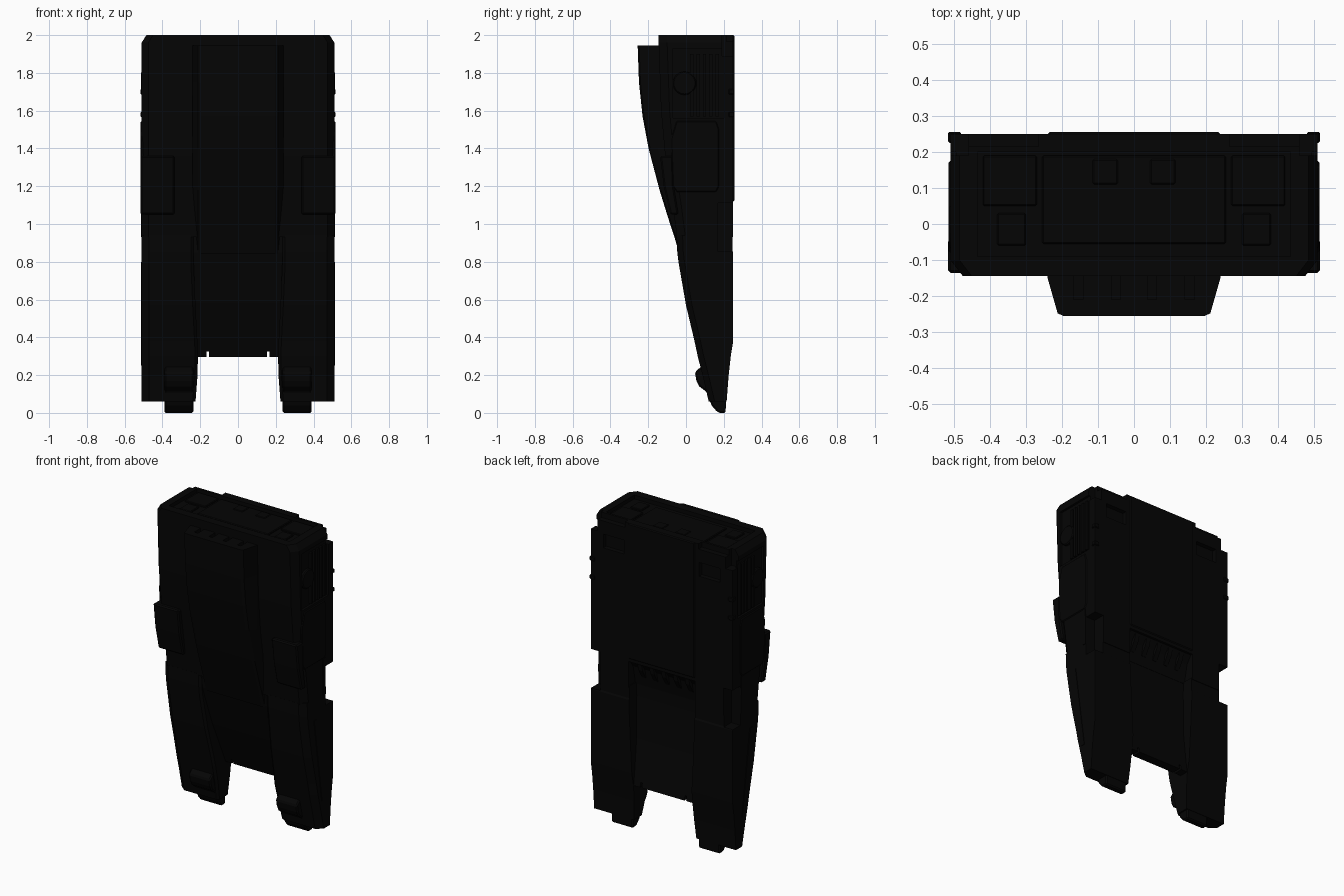
import bpy, bmesh, math
from mathutils import Matrix

if "Cube" in bpy.data.objects:
    bpy.data.objects.remove(bpy.data.objects["Cube"])


def material(name, v):
    m = bpy.data.materials.new(name)
    m.diffuse_color = (v, v, v, 1)
    m.use_nodes = True
    m.node_tree.nodes["Principled BSDF"].inputs["Base Color"].default_value = m.diffuse_color
    return m


BLACK = material("matte black", 0.0015)


def finish(name, bm, bevel=0.0):
    bm.normal_update()
    bmesh.ops.recalc_face_normals(bm, faces=bm.faces[:])
    if bm.calc_volume(signed=True) < 0:
        bmesh.ops.reverse_faces(bm, faces=bm.faces[:])
    me = bpy.data.meshes.new(name)
    bm.to_mesh(me)
    bm.free()
    me.materials.append(BLACK)
    ob = bpy.data.objects.new(name, me)
    bpy.context.collection.objects.link(ob)
    if bevel:
        mod = ob.modifiers.new("bevel", 'BEVEL')
        mod.width, mod.segments, mod.limit_method = bevel, 1, 'ANGLE'
    return ob


def loft(name, sections, side=1, bevel=0.0):
    """Skin a stack of (z, [(x, y), ...]) outlines and cap both ends."""
    bm = bmesh.new()
    rings = [[bm.verts.new((x * side, y, z)) for x, y in pts] for z, pts in sections]
    for a, b in zip(rings, rings[1:]):
        for i in range(len(a)):
            j = (i + 1) % len(a)
            bm.faces.new((a[i], a[j], b[j], b[i]))
    bm.faces.new(rings[0])
    bm.faces.new(rings[-1])
    return finish(name, bm, bevel)


def box(name, x0, x1, y0, y1, z0, z1, bevel=0.0, side=1):
    bm = bmesh.new()
    bmesh.ops.create_cube(bm, size=1)
    for v in bm.verts:
        v.co.x = side * (x0 + x1) / 2 + v.co.x * (x1 - x0)
        v.co.y = (y0 + y1) / 2 + v.co.y * (y1 - y0)
        v.co.z = (z0 + z1) / 2 + v.co.z * (z1 - z0)
    return finish(name, bm, bevel)


def side_profile(name, pts, x0, x1, side=1, bevel=0.0):
    """Extrude a (y, z) outline across x."""
    return_rings = [[(side * x, y, z) for y, z in pts] for x in (x0, x1)]
    bm = bmesh.new()
    a, b = [[bm.verts.new(p) for p in ring] for ring in return_rings]
    for i in range(len(a)):
        j = (i + 1) % len(a)
        bm.faces.new((a[i], a[j], b[j], b[i]))
    bm.faces.new(a)
    bm.faces.new(b)
    return finish(name, bm, bevel)


def cut(ob, cutter):
    m = ob.modifiers.new("cut", 'BOOLEAN')
    m.operation, m.object, m.solver = 'DIFFERENCE', cutter, 'EXACT'
    cutter.hide_render = True
    cutter.hide_viewport = True


def mirror(half):
    return half + [(-x, y) for x, y in reversed(half)]


# Main hull: full-width block that deepens towards the top
def hull_ring(z, yf, w=0.51, yb=0.25):
    return z, mirror([(w - 0.035, yf), (w, yf + 0.045), (w, yb)])


hull = loft("main_hull", [hull_ring(0.93, -0.048), hull_ring(1.1, -0.07), hull_ring(1.36, -0.11),
                          hull_ring(1.6, -0.132), hull_ring(1.96, -0.145), hull_ring(2.0, -0.145, 0.485)])
for s in (-1, 1):
    cut(hull, box("corner_notch_cutter", 0.445, 0.6, 0.17, 0.3, 0.86, 1.11, side=s))
    cut(hull, box("top_corner_cutter", 0.46, 0.6, 0.19, 0.3, 1.89, 2.1, side=s))
    cut(hull, box("top_step_cutter", 0.265, 0.6, 0.215, 0.3, 1.965, 2.1, side=s))
    cut(hull, box("back_recess_cutter", 0.27, 0.42, 0.22, 0.3, 1.79, 1.88, side=s))
    cut(hull, box("side_bay_cutter", 0.495, 0.6, -0.07, 0.2, 1.56, 1.93, side=s))
cut(hull, box("top_well_cutter", -0.435, 0.435, -0.09, 0.2, 1.975, 2.1))
cut(hull, side_profile("rear_recess_cutter", [(0.3, 1.1), (0.235, 1.1), (0.2, 1.05), (0.17, 0.9), (0.3, 0.9)],
                       -0.24, 0.24))

# Central ridge with a curved front
curve = [(0.84, -0.035), (0.92, -0.058), (1.04, -0.097), (1.18, -0.14), (1.4, -0.198),
         (1.57, -0.23), (1.75, -0.249), (1.945, -0.256)]
ridge = loft("central_ridge", [(z, mirror([(0.195, y), (0.212, y + 0.008),
                                           (0.24, max(y + 0.02, -0.15 if z > 1.3 else y + 0.06)),
                                           (0.24, 0.1)])) for z, y in curve])
for x in (-0.155, -0.05, 0.05, 0.155):
    cut(ridge, box("vent_cutter", x - 0.013, x + 0.013, -0.21, -0.1, 1.87, 2.0))

# Panel between the legs, with a recessed back
panel = loft("centre_panel", [(z, mirror([(0.235, a), (0.235, b)])) for z, a, b in
                              ((0.295, 0.175, 0.235), (0.58, 0.06, 0.185), (0.85, -0.03, 0.17),
                               (0.95, -0.04, 0.175))])
for i in range(5):
    x = -0.17 + i * 0.085
    side_profile("rear_vent_fin", [(0.15, 1.09), (0.235, 1.09), (0.225, 1.05), (0.19, 0.99), (0.15, 0.99)],
                 x - 0.015, x + 0.015)

# Flush plates in the top well
for x0, x1, y0, y1 in ((-0.255, 0.255, -0.055, 0.19), (0.27, 0.42, 0.05, 0.19), (-0.42, -0.27, 0.05, 0.19),
                       (0.3, 0.38, -0.06, 0.03), (-0.38, -0.3, -0.06, 0.03)):
    box("top_plate", x0, x1, y0, y1, 1.965, 1.985, 0.004)
for x in (-0.08, 0.08):
    box("top_hatch", x - 0.035, x + 0.035, 0.11, 0.18, 1.975, 1.99, 0.004)

# Back plate
box("back_plate", -0.24, 0.24, 0.205, 0.256, 1.12, 2.0, 0.006)

for s in (-1, 1):
    # Lower legs
    legs = [(0.06, 0.225, 0.12, 0.215), (0.19, 0.215, 0.09, 0.225), (0.3, 0.212, 0.062, 0.237),
            (0.38, 0.215, 0.045, 0.25), (0.57, 0.225, 0.0, 0.25), (0.8, 0.235, -0.04, 0.25),
            (0.85, 0.235, -0.046, 0.25), (0.86, 0.235, -0.047, 0.245), (0.94, 0.235, -0.05, 0.245)]
    leg = loft("leg", [(z, [(xi, a + 0.012), (xi + 0.015, a), (0.47, a), (0.51, a + 0.032), (0.51, b), (xi, b)])
                       for z, xi, a, b in legs], s)
    cut(leg, box("leg_notch_cutter", 0.445, 0.6, 0.17, 0.3, 0.855, 1.11, side=s))
    # Toe at the bottom of each leg
    side_profile("toe", [(0.085, 0.25), (0.047, 0.215), (0.055, 0.17), (0.07, 0.14), (0.11, 0.11), (0.135, 0.04),
                         (0.165, 0.005), (0.18, 0.0), (0.21, 0.0), (0.212, 0.1), (0.225, 0.19), (0.2, 0.28)],
                 0.235, 0.39, s, 0.008)
    cut(panel, box("panel_slit_cutter", 0.153, 0.166, 0.0, 0.4, 0.2, 0.325, side=s))

    # Shoulder block wrapping the front corner
    side_profile("shoulder_block", [(-0.137, 1.36), (-0.118, 1.2), (-0.083, 1.05), (-0.04, 1.05),
                                    (-0.065, 1.2), (-0.07, 1.36)], 0.335, 0.517, s, 0.008)
    # Side armour panel and lower rail
    side_profile("side_panel", [(-0.07, 1.2), (-0.05, 1.17), (0.16, 1.17), (0.175, 1.2), (0.175, 1.5),
                                (0.16, 1.545), (-0.05, 1.545), (-0.08, 1.45)], 0.48, 0.515, s, 0.005)
    side_profile("side_rail", [(0.14, 1.17), (0.165, 1.17), (0.168, 0.93), (0.145, 0.93)], 0.48, 0.514, s)
    side_profile("leg_rail", [(0.05, 0.8), (0.075, 0.8), (0.155, 0.25), (0.13, 0.25)], 0.48, 0.514, s)
    # Slats and round cap in the side bay
    for i in range(5):
        y = 0.03 + i * 0.034
        box("side_slat", 0.48, 0.51, y - 0.009, y + 0.009, 1.57, 1.9, 0, s)
    bm = bmesh.new()
    bmesh.ops.create_cone(bm, cap_ends=True, segments=24, radius1=0.062, radius2=0.062, depth=0.04,
                          matrix=Matrix.Translation((s * 0.493, -0.008, 1.745)) @ Matrix.Rotation(math.pi / 2, 4, 'Y'))
    finish("round_cap", bm, 0.006)
    # Pegs on the rear edge
    for z in (1.58, 1.7):
        box("edge_peg", 0.48, 0.516, 0.225, 0.256, z - 0.014, z + 0.014, 0.004, s)
